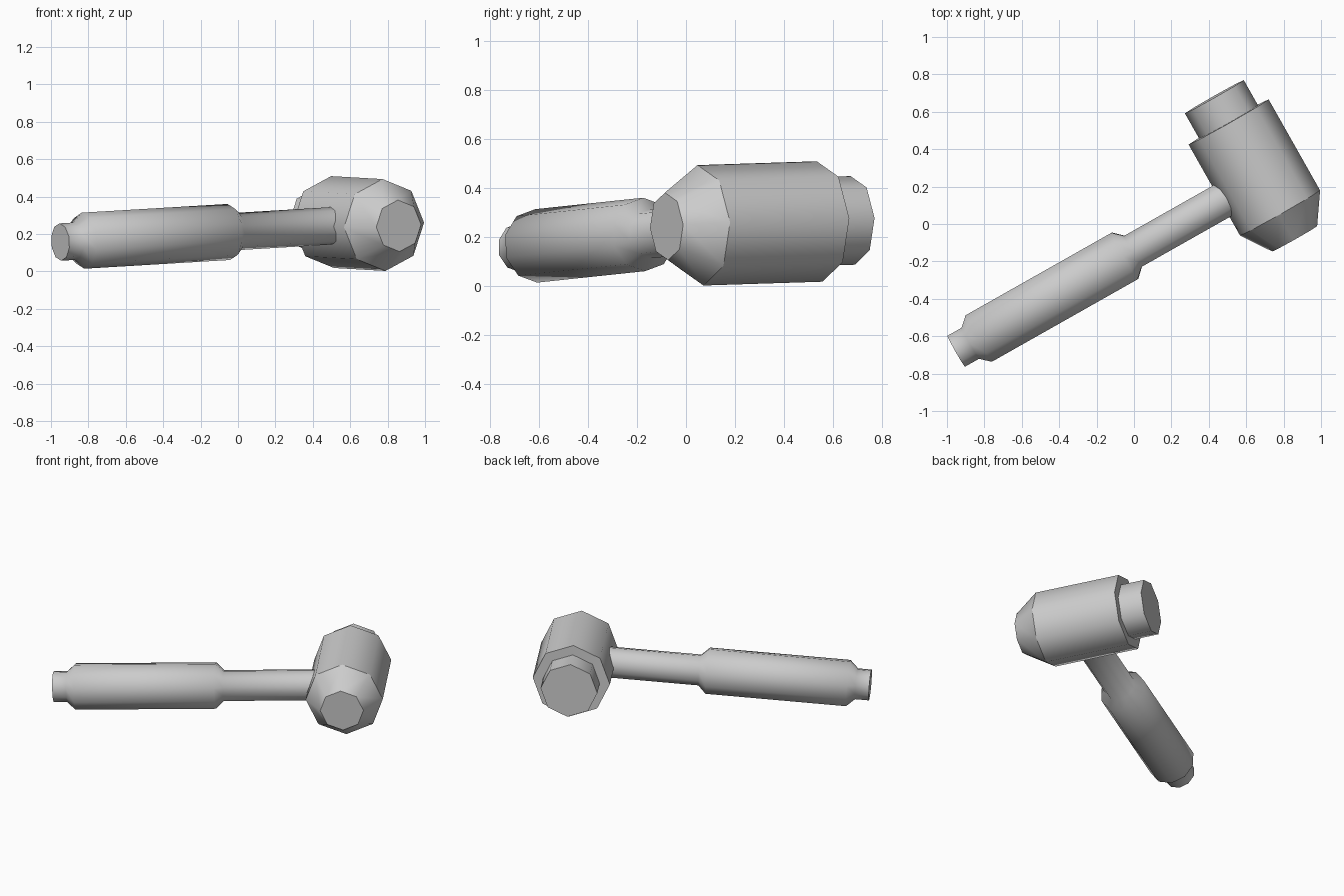
import bpy, bmesh, math
from mathutils import Vector

if "Cube" in bpy.data.objects:
    bpy.data.objects.remove(bpy.data.objects["Cube"])

U = Vector((0.87, 0.492, 0.052)).normalized()     # along the handle
W = Vector((0.492, -0.87, -0.028)).normalized()   # along the head, towards the front


def lathe(name, origin, axis, ref, sides, profile, sharp_rings):
    """Faceted turned part: profile is (distance, radius) along the axis."""
    origin = Vector(origin)
    a = (ref - axis * ref.dot(axis)).normalized()
    b = axis.cross(a)
    bm = bmesh.new()
    rings = []
    for d, r in profile:
        ring = []
        for i in range(sides):
            t = 2 * math.pi * i / sides
            ring.append(bm.verts.new(origin + axis * d + (a * math.cos(t) + b * math.sin(t)) * r))
        rings.append(ring)
    for p, q in zip(rings, rings[1:]):
        for i in range(sides):
            j = (i + 1) % sides
            bm.faces.new((p[i], p[j], q[j], q[i]))
    bm.faces.new(rings[0][::-1])
    bm.faces.new(rings[-1])
    for f in bm.faces:
        f.smooth = True
    for k in sharp_rings:
        for i in range(sides):
            e = bm.edges.get((rings[k][i], rings[k][(i + 1) % sides]))
            e.smooth = False
    bmesh.ops.recalc_face_normals(bm, faces=bm.faces)
    mesh = bpy.data.meshes.new(name)
    bm.to_mesh(mesh)
    bm.free()
    obj = bpy.data.objects.new(name, mesh)
    bpy.context.collection.objects.link(obj)
    return obj


# Handle: butt, thick grip with sloped shoulders, thin shaft running into the head
lathe("handle", (-0.95, -0.68, 0.157), U, Vector((0, 0, 1)), 10,
      [(0, 0.1), (0.087, 0.1), (0.14, 0.15), (1.036, 0.15), (1.087, 0.1), (1.75, 0.1)],
      (0, 5))

# Head: narrow striking face at the back, octagonal body, tapered front
lathe("mallet_head", (0.678, 0.241, 0.254), W, U, 8,
      [(-0.505, 0.181), (-0.350, 0.181), (-0.350, 0.246),
       (0.209, 0.246), (0.368, 0.138)],
      (0, 1, 2, 3, 4))
